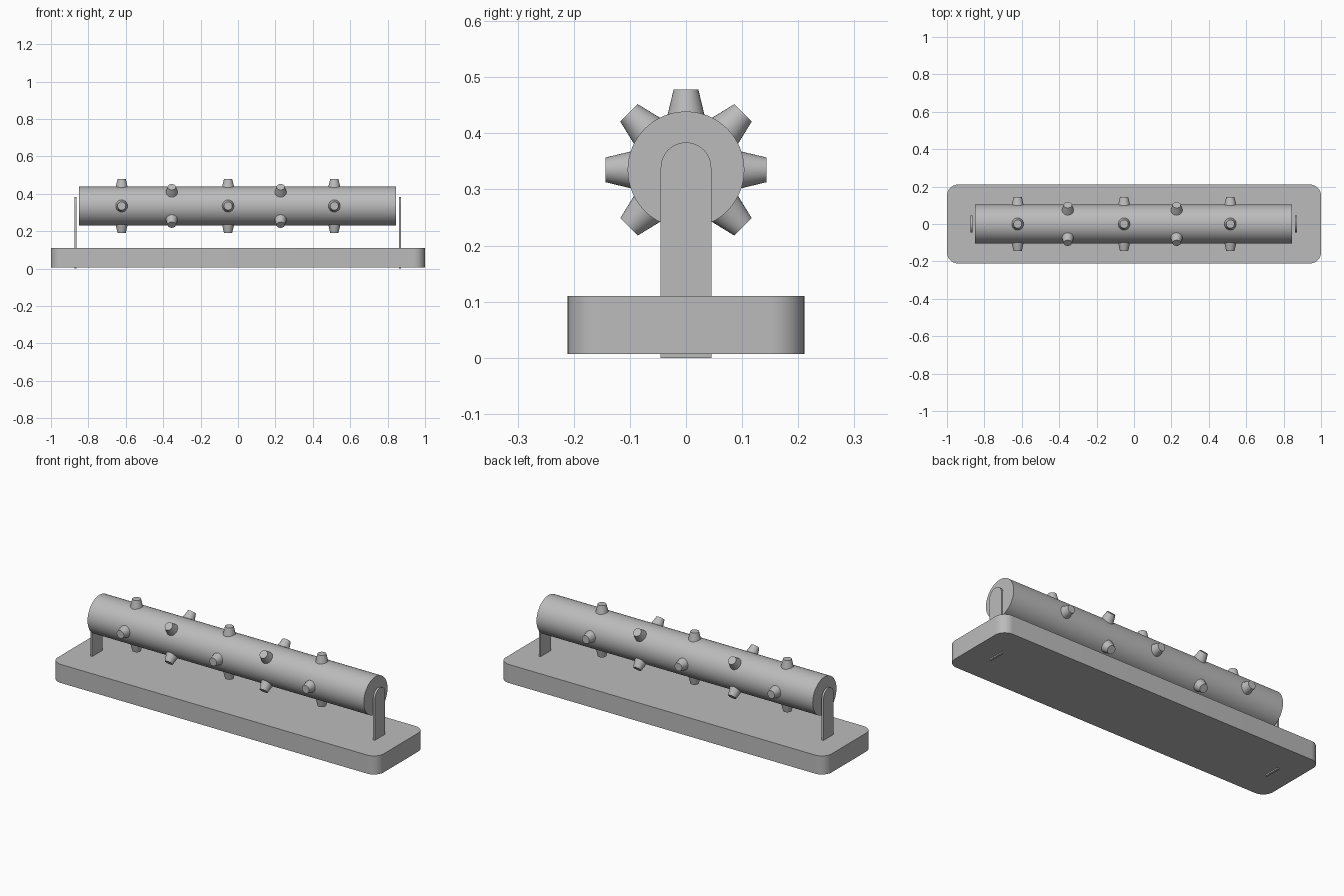
import bpy, bmesh, math
from mathutils import Matrix, Vector

cube = bpy.data.objects.get("Cube")
if cube:
    bpy.data.objects.remove(cube, do_unlink=True)

grey = bpy.data.materials.new("plain grey")
grey.use_nodes = True
colour = (0.5, 0.5, 0.5, 1)
grey.diffuse_color = colour
grey.node_tree.nodes["Principled BSDF"].inputs["Base Color"].default_value = colour

AXIS_Z = 0.335


def finish(name, bm):
    """Turn a bmesh into a named, smooth-shaded grey object."""
    bmesh.ops.recalc_face_normals(bm, faces=bm.faces)
    mesh = bpy.data.meshes.new(name)
    bm.to_mesh(mesh)
    bm.free()
    mesh.materials.append(grey)
    obj = bpy.data.objects.new(name, mesh)
    bpy.context.collection.objects.link(obj)
    bpy.ops.object.select_all(action='DESELECT')
    obj.select_set(True)
    bpy.context.view_layer.objects.active = obj
    bpy.ops.object.shade_smooth_by_angle(angle=math.radians(35))
    return obj


def extrude_outline(name, points, direction):
    """Make a solid by pushing a flat outline along a direction."""
    bm = bmesh.new()
    face = bm.faces.new([bm.verts.new(p) for p in points])
    result = bmesh.ops.extrude_face_region(bm, geom=[face])
    moved = [g for g in result["geom"] if isinstance(g, bmesh.types.BMVert)]
    bmesh.ops.translate(bm, verts=moved, vec=direction)
    return finish(name, bm)


def arc(cx, cy, radius, start, sweep, steps):
    return [(cx + radius * math.cos(start + sweep * i / steps),
             cy + radius * math.sin(start + sweep * i / steps))
            for i in range(steps + 1)]


# Base: slab with rounded corners
corner = 0.06
outline = []
for k, (sx, sy) in enumerate([(1, 1), (-1, 1), (-1, -1), (1, -1)]):
    outline += arc(sx * (1 - corner), sy * (0.211 - corner), corner,
                   k * math.pi / 2, math.pi / 2, 10)
extrude_outline("base", [(x, y, 0.007) for x, y in outline], (0, 0, 0.103))

# Brackets: thin round-topped uprights that pass through the base
half = 0.045
profile = [(-half, 0), (half, 0)] + arc(0, 0.339, half, 0, math.pi, 24)
for name, x in (("left_bracket", 0.861), ("right_bracket", -0.875)):
    extrude_outline(name, [(x, y, z) for y, z in profile], (0.011, 0, 0))

# Roller
bm = bmesh.new()
bmesh.ops.create_cone(
    bm, cap_ends=True, segments=64, radius1=0.104, radius2=0.104, depth=1.695,
    matrix=Matrix.Translation((-0.003, 0, AXIS_Z)) @ Matrix.Rotation(math.pi / 2, 4, 'Y'))
finish("roller", bm)

# Studs: rings of four tapered pegs, every other ring turned by an eighth
inner, outer = 0.085, 0.1435
for ring, x in enumerate((-0.622, -0.354, -0.053, 0.228, 0.515)):
    bm = bmesh.new()
    for k in range(4):
        angle = k * math.pi / 2 + (ring % 2) * math.pi / 4
        place = (Matrix.Translation((x, 0, AXIS_Z)) @ Matrix.Rotation(angle, 4, 'X')
                 @ Matrix.Translation((0, 0, (inner + outer) / 2)))
        bmesh.ops.create_cone(bm, cap_ends=True, segments=32, radius1=0.036,
                              radius2=0.022, depth=outer - inner, matrix=place)
    finish(f"stud_ring_{ring + 1}", bm)
